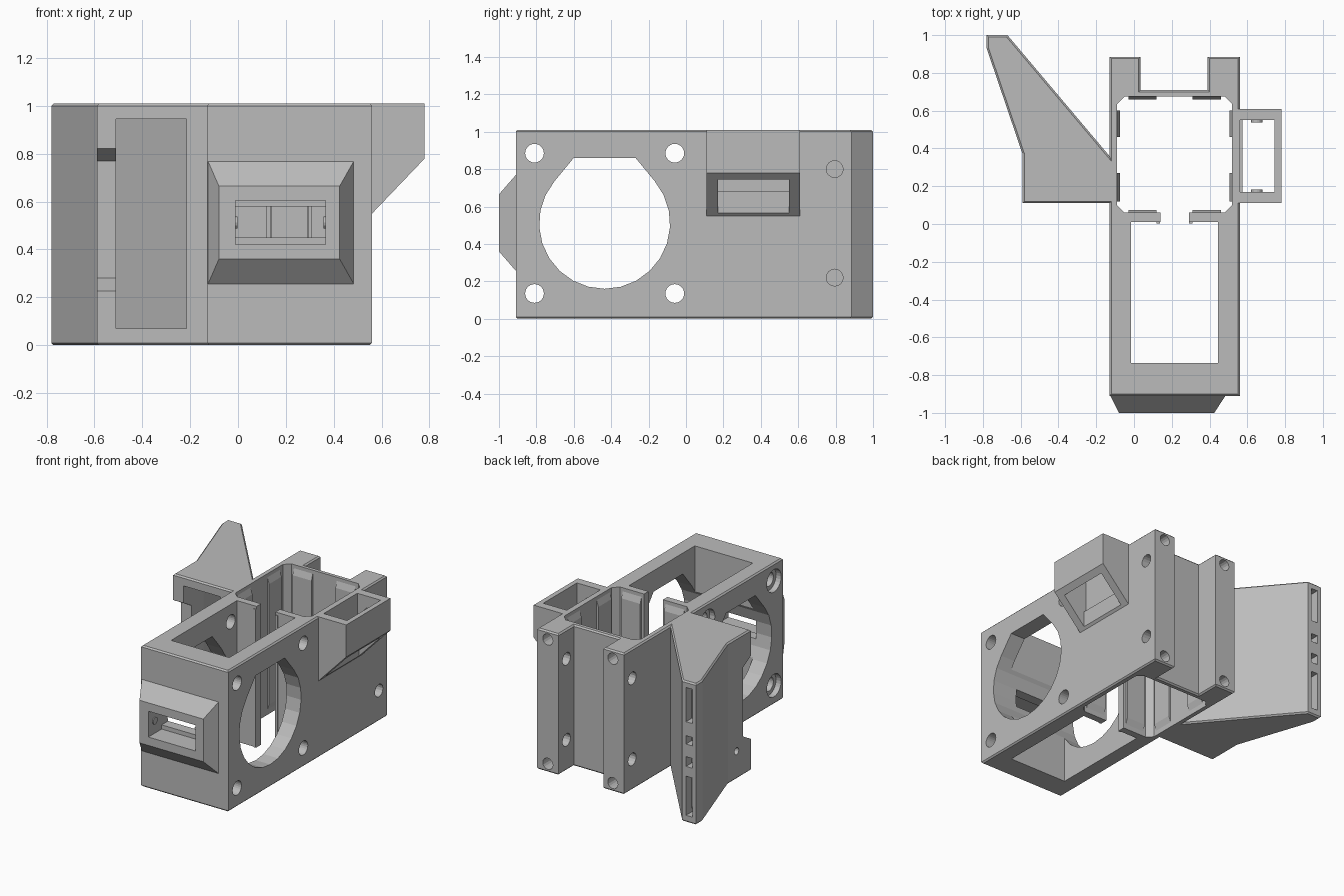
import bpy, bmesh, math
from mathutils import Vector

if "Cube" in bpy.data.objects:
    bpy.data.objects.remove(bpy.data.objects["Cube"], do_unlink=True)

H = 1.01
grey = bpy.data.materials.new("plain grey")
grey.use_nodes = True
grey.diffuse_color = (0.5, 0.5, 0.5, 1)
grey.node_tree.nodes["Principled BSDF"].inputs["Base Color"].default_value = (0.5, 0.5, 0.5, 1)

# Where the profile's two axes and the extrusion axis go
AXES = {"x": lambda a, b, c: (c, a, b), "y": lambda a, b, c: (a, c, b), "z": lambda a, b, c: (a, b, c)}


def prism(name, pts, lo, hi, axis="z", end=None, chamfer=0):
    """Extrude a profile along an axis; 'end' gives another profile for the far cap."""
    bm = bmesh.new()
    put = AXES[axis]
    a = [bm.verts.new(put(u, v, lo)) for u, v in pts]
    b = [bm.verts.new(put(u, v, hi)) for u, v in (end or pts)]
    n = len(pts)
    caps = [bm.faces.new(a), bm.faces.new(b)]
    for i in range(n):
        j = (i + 1) % n
        bm.faces.new((a[i], a[j], b[j], b[i]))
    bmesh.ops.recalc_face_normals(bm, faces=bm.faces)
    if chamfer:
        rims = list({e for f in caps for e in f.edges})
        bmesh.ops.bevel(bm, geom=rims, offset=chamfer, segments=1, affect="EDGES")
    me = bpy.data.meshes.new(name)
    bm.to_mesh(me)
    bm.free()
    me.materials.append(grey)
    ob = bpy.data.objects.new(name, me)
    bpy.context.scene.collection.objects.link(ob)
    return ob


def rect(u0, u1, v0, v1):
    return [(u0, v0), (u1, v0), (u1, v1), (u0, v1)]


def circle(u, v, r, n=24):
    return [(u + r * math.cos(2 * math.pi * i / n), v + r * math.sin(2 * math.pi * i / n)) for i in range(n)]


def combine(target, tool, operation):
    mod = target.modifiers.new("combine", "BOOLEAN")
    mod.operation, mod.solver, mod.object = operation, "EXACT", tool
    bpy.context.view_layer.update()
    done = bpy.data.meshes.new_from_object(target.evaluated_get(bpy.context.evaluated_depsgraph_get()))
    target.modifiers.clear()
    target.data = done
    bpy.data.objects.remove(tool, do_unlink=True)


def cut(pts, lo, hi, axis="z", end=None):
    combine(housing, prism("cutter", pts, lo, hi, axis, end), "DIFFERENCE")


# Housing with rear columns and the swept side duct
housing = prism("housing", [
    (-.13, -.91), (.56, -.91), (.56, .885), (.39, .885), (.39, .71), (.035, .71),
    (.035, .885), (-.13, .885), (-.13, .36), (-.67, 1), (-.78, 1), (-.78, .93),
    (-.59, .37), (-.59, .11), (-.13, .11)], 0, H, chamfer=.01)

# Tapered nose on the front
combine(housing, prism("nose", rect(-.08, .425, .36, .665), -1, -.9, "y",
                       rect(-.13, .49, .245, .78)), "UNION")
# Side holder with a sloping underside
combine(housing, prism("holder", [(.54, .53), (.56, .55), (.78, .78), (.78, H), (.54, H)],
                       .11, .61, "y"), "UNION")

# Front and rear chambers, and the gap joining them
cut(rect(-.015, .445, -.735, .01), -.1, 1.2)
c = .04
cut([(-.09 + c, .06), (.52 - c, .06), (.52, .06 + c), (.52, .675 - c), (.52 - c, .675),
     (-.09 + c, .675), (-.09, .675 - c), (-.09, .06 + c)], -.1, 1.2)
cut(rect(.14, .29, -.02, .1), -.1, 1.2)

# Round openings with a flat-topped roof, through both side walls
arc = [math.radians(140 + i * 260 / 18) for i in range(19)]
roof = [(-.435 + .35 * math.cos(t), .51 + .35 * math.sin(t)) for t in arc]
cut(roof + [(-.27, .86), (-.6, .86)], -.3, .7, "x")

# Screw holes with counterbores on one side
for y in (-.81, -.06):
    for z in (.135, .885):
        cut(circle(y, z, .05), -.3, .7, "x")
        cut(circle(y, z, .085), -.3, -.09, "x", circle(y, z, .08))

# Holes in the rear columns
for z in (.22, .8):
    cut(circle(.795, z, .045, 16), .3, .7, "x")
    cut(circle(.795, z, .045, 16), -.3, -.02, "x")
for x in (-.04, .475):
    for z in (.06, .95):
        cut(circle(x, z, .04, 16), .79, 1, "y")

# Socket opening through the nose
cut(rect(-.01, .365, .42, .605), -1.1, -.85, "y")
cut(rect(-.01, .365, .45, .58), -1.1, -.7, "y")

# Holder pocket
cut(rect(.575, .72, .17, .55), .4, 1.2)
cut(rect(.56, .745, .17, .55), .68, 1.2)

# Hollow duct, its corner notch, outlet slots and pin hole
cut([(-.51, 0), (-.215, 0), (-.215, .38), (-.67, .93), (-.73, .93), (-.51, .34)], .07, .945)
cut([(.08, .21), (.2, .28), (.2, .77), (.08, .84)], -.7, -.505, "x")
for lo, hi in ((.05, .33), (.4, .47), (.56, .62), (.72, .965)):
    cut(rect(-.75, -.7, lo, hi), .88, 1.1, "y")
cut(circle(.27, .2, .025, 12), -.7, -.5, "x")


# Guide ribs in the rear chamber, with tapered ends
def rib(name, wall, face, lo, hi, axis):
    z0, z1, t = .03, .99, .05
    prof = [(wall, z0), (face, z0 + t), (face, z1 - t), (wall, z1)]
    prism(name, prof, lo, hi, axis)


for lo, hi in ((.12, .27), (.46, .6)):
    rib("side_rib", -.092, -.075, lo, hi, "y")
    rib("side_rib", .522, .505, lo, hi, "y")
for lo, hi in ((-.03, .12), (.31, .46)):
    rib("front_rib", .058, .075, lo, hi, "x")
    rib("rear_rib", .677, .66, lo, hi, "x")

# Lips beside the gap between chambers
for lo, hi in ((.12, .138), (.292, .31)):
    prism("gap_lip", rect(lo, hi, .003, .04), 0, H - .02)

# Clip bumps in the holder and the socket
for y0, y1 in ((.165, .182), (.538, .555)):
    prism("holder_clip", circle(.65, .9, .03, 12), y0, y1, "y")
for x0, x1 in ((-.015, -.003), (.358, .37)):
    prism("socket_clip", circle(-.93, .512, .025, 12), x0, x1, "x")
